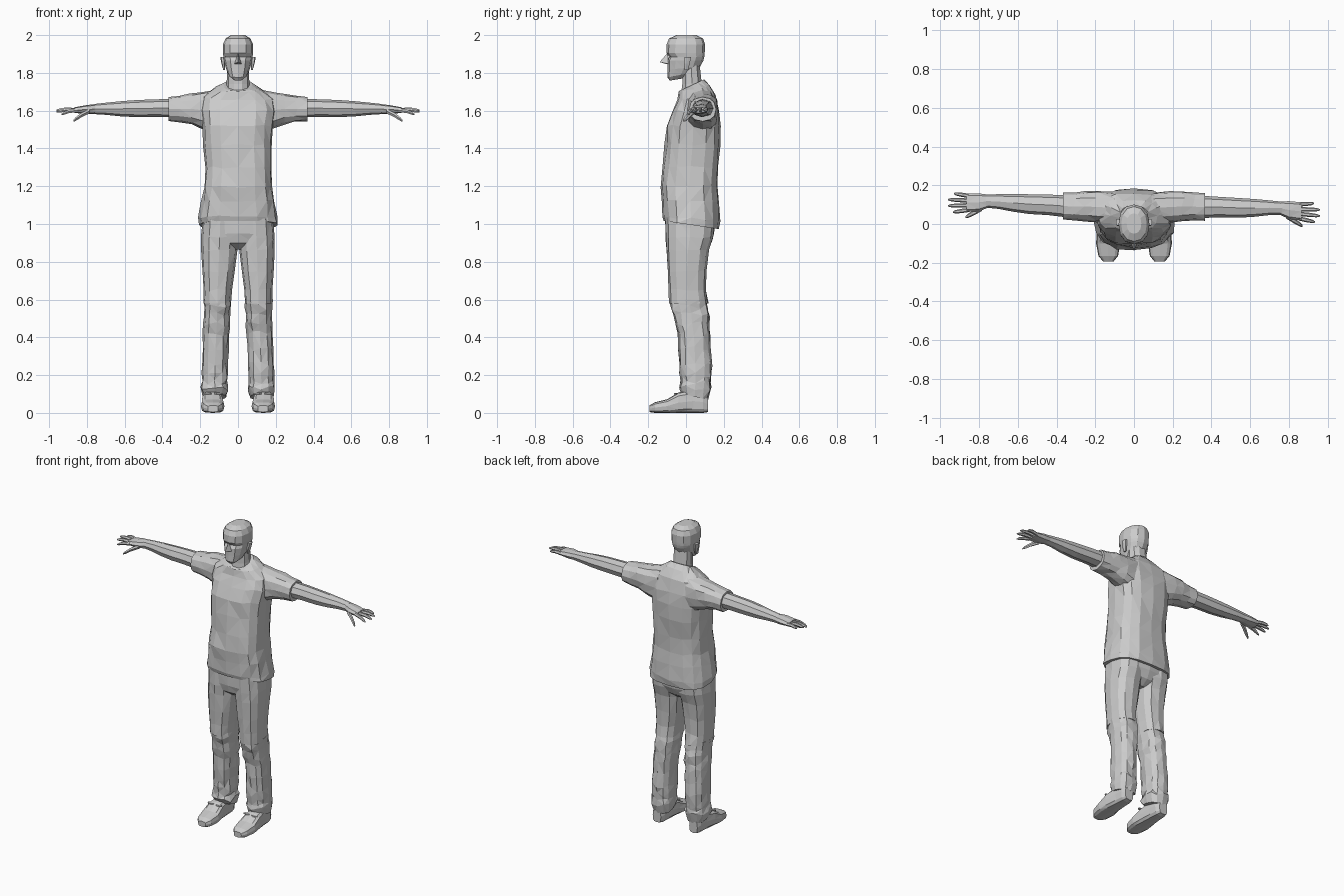
import bpy, bmesh, math, random
from mathutils import Vector

random.seed(4)


def loft(name, axis, sections, n=12, p=0.8, side=1, rough=0.0, tweak=None):
    """Skin rings (w, u0, u1, v0, v1[, tilt]) stacked along an axis; rough adds cloth folds."""
    bm = bmesh.new()
    rings = []
    for k, sec in enumerate(sections):
        w, u0, u1, v0, v1 = sec[:5]
        tilt = sec[5] if len(sec) > 5 else 0
        ring = []
        for i in range(n):
            a = 2 * math.pi * i / n
            c, s = math.cos(a), math.sin(a)
            cu = math.copysign(abs(c) ** p, c) if abs(c) > 1e-6 else 0
            sv = math.copysign(abs(s) ** p, s) if abs(s) > 1e-6 else 0
            f = 1 + random.uniform(-1, 0.6) * rough
            u = (u0 + u1) / 2 + (u1 - u0) / 2 * cu * f
            v = (v0 + v1) / 2 + (v1 - v0) / 2 * sv * f
            h = w + tilt * sv
            if 0 < k < len(sections) - 1:
                h += random.uniform(-1, 1) * rough * 0.2
            co = {'z': (u, v, h), 'x': (h, u, v), 'y': (u, h, v)}[axis]
            co = Vector(co)
            if tweak:
                co = tweak(co)
            co.x *= side
            ring.append(bm.verts.new(co))
        rings.append(ring)
    for a, b in zip(rings, rings[1:]):
        for i in range(n):
            j = (i + 1) % n
            bm.faces.new((a[i], a[j], b[j], b[i]))
    bm.faces.new(rings[0])
    bm.faces.new(rings[-1])
    return finish(name, bm)


def finish(name, bm):
    bmesh.ops.recalc_face_normals(bm, faces=bm.faces)
    if name not in ("shoe_sole",):
        bmesh.ops.triangulate(bm, faces=bm.faces)
    me = bpy.data.meshes.new(name)
    bm.to_mesh(me)
    bm.free()
    ob = bpy.data.objects.new(name, me)
    bpy.context.collection.objects.link(ob)
    return ob


def finger(name, a, b, r, side, tweak):
    """Tapered finger with a bent middle, running outward along x."""
    secs = []
    for t, k in ((0, 1), (0.5, 1.0), (0.85, 0.8), (1, 0.35)):
        x, y, z = Vector(a).lerp(Vector(b), t)
        z += 0.006 * math.sin(t * math.pi)
        secs.append((x, y - r * k, y + r * k, z - r * k, z + r * k))
    loft(name, 'x', secs, n=6, p=1, side=side, tweak=tweak)


# T-shirt body, with low back hem and tilted neckline
loft("shirt_body", 'z', [
    (0.995, -0.205, 0.215, -0.122, 0.178, -0.022),
    (1.03, -0.208, 0.208, -0.126, 0.180, -0.01),
    (1.12, -0.195, 0.197, -0.132, 0.176),
    (1.20, -0.183, 0.187, -0.138, 0.170),
    (1.30, -0.178, 0.180, -0.122, 0.172),
    (1.42, -0.182, 0.180, -0.112, 0.182),
    (1.52, -0.190, 0.188, -0.105, 0.182),
    (1.60, -0.200, 0.200, -0.075, 0.178),
    (1.67, -0.190, 0.190, -0.045, 0.158, 0.01),
    (1.715, -0.120, 0.120, -0.038, 0.125, 0.02),
    (1.735, -0.075, 0.075, -0.035, 0.095, 0.03)], n=16, p=0.75, rough=0.035)

# Neck
loft("neck", 'z', [
    (1.68, -0.066, 0.066, -0.03, 0.095),
    (1.74, -0.060, 0.060, -0.022, 0.086),
    (1.84, -0.058, 0.058, -0.02, 0.075)], n=10, p=0.9)

# Head with chin, recessed eye line and flattened crown
loft("head", 'z', [
    (1.765, -0.026, 0.026, -0.085, -0.015, 0.006),
    (1.79, -0.050, 0.050, -0.099, 0.045, 0.014),
    (1.825, -0.064, 0.064, -0.098, 0.075, 0.008),
    (1.865, -0.074, 0.074, -0.099, 0.092),
    (1.885, -0.077, 0.077, -0.088, 0.097),
    (1.905, -0.080, 0.080, -0.104, 0.099),
    (1.95, -0.080, 0.080, -0.103, 0.101),
    (1.982, -0.066, 0.066, -0.090, 0.090),
    (2.0, -0.038, 0.038, -0.050, 0.055)], n=12, p=0.88)

# Nose wedge
bm = bmesh.new()
v = [bm.verts.new(c) for c in ((0, -0.098, 1.905), (-0.019, -0.092, 1.848),
                               (0.019, -0.092, 1.848), (0, -0.14, 1.857), (0, -0.085, 1.842))]
for f in ((0, 1, 3), (0, 3, 2), (1, 4, 3), (3, 4, 2), (0, 4, 1), (0, 2, 4)):
    bm.faces.new([v[i] for i in f])
finish("nose", bm)

# Trouser seat joining both legs
loft("trouser_seat", 'z', [
    (0.865, -0.06, 0.06, -0.05, 0.08),
    (0.90, -0.175, 0.175, -0.095, 0.125),
    (0.95, -0.192, 0.192, -0.108, 0.148),
    (1.04, -0.190, 0.190, -0.112, 0.160)], n=16, p=0.75, rough=0.02)

for side, tag in ((1, "left"), (-1, "right")):
    # The two arms sweep slightly differently front to back
    def sweep(co, s=side):
        co.y -= s * 0.018 * max(0, co.x - 0.3) / 0.45
        return co

    # Ear
    loft(tag + "_ear", 'z', [
        (1.815, 0.068, 0.078, -0.008, 0.012),
        (1.85, 0.070, 0.088, -0.012, 0.022),
        (1.885, 0.072, 0.094, -0.010, 0.028)], n=6, side=side)

    # Sleeve
    loft(tag + "_sleeve", 'x', [
        (0.10, 0.00, 0.165, 1.47, 1.715),
        (0.19, 0.005, 0.172, 1.505, 1.700),
        (0.25, 0.012, 0.168, 1.53, 1.690),
        (0.31, 0.018, 0.162, 1.54, 1.680),
        (0.368, 0.020, 0.160, 1.545, 1.672)], n=12, side=side, rough=0.05, tweak=sweep)

    # Bare arm
    loft(tag + "_arm", 'x', [
        (0.34, 0.032, 0.148, 1.565, 1.662),
        (0.44, 0.040, 0.146, 1.566, 1.660),
        (0.54, 0.042, 0.144, 1.566, 1.656),
        (0.62, 0.050, 0.142, 1.570, 1.650),
        (0.70, 0.062, 0.138, 1.578, 1.642),
        (0.765, 0.066, 0.134, 1.582, 1.635)], n=8, p=0.9, side=side, tweak=sweep)

    # Palm, fingers and thumb
    loft(tag + "_palm", 'x', [
        (0.755, 0.066, 0.134, 1.583, 1.634),
        (0.80, 0.046, 0.138, 1.582, 1.630),
        (0.865, 0.040, 0.135, 1.588, 1.618)], n=8, p=0.8, side=side, tweak=sweep)
    for i, (y0, x1, y1, z1) in enumerate(((0.051, 0.935, 0.036, 1.580), (0.075, 0.960, 0.068, 1.594),
                                          (0.099, 0.960, 0.100, 1.602), (0.123, 0.930, 0.132, 1.600))):
        finger(f"{tag}_finger_{i + 1}", (0.85, y0, 1.602), (x1, y1, z1), 0.011, side, sweep)
    finger(tag + "_thumb", (0.785, 0.062, 1.598), (0.872, 0.012, 1.545), 0.014, side, sweep)

    # Trouser leg, more creased below the knee
    loft(tag + "_thigh", 'z', [
        (1.03, -0.002, 0.188, -0.112, 0.155),
        (0.93, -0.002, 0.196, -0.107, 0.148),
        (0.86, 0.005, 0.195, -0.102, 0.122),
        (0.75, 0.018, 0.189, -0.097, 0.108),
        (0.65, 0.032, 0.184, -0.092, 0.106),
        (0.58, 0.036, 0.182, -0.090, 0.118)], n=12, side=side, rough=0.035)
    loft(tag + "_lower_leg", 'z', [
        (0.60, 0.036, 0.182, -0.088, 0.110),
        (0.56, 0.034, 0.182, -0.086, 0.122),
        (0.52, 0.042, 0.180, -0.070, 0.126),
        (0.47, 0.038, 0.184, -0.062, 0.126),
        (0.42, 0.048, 0.184, -0.046, 0.130),
        (0.34, 0.050, 0.188, -0.042, 0.132),
        (0.26, 0.054, 0.190, -0.038, 0.136),
        (0.20, 0.052, 0.192, -0.036, 0.136),
        (0.165, 0.058, 0.190, -0.030, 0.130),
        (0.13, 0.046, 0.198, -0.040, 0.134),
        (0.085, 0.062, 0.188, -0.020, 0.118, -0.015)], n=12, side=side, rough=0.08)

    # Shoe upper and sole
    loft(tag + "_shoe", 'y', [
        (-0.193, 0.105, 0.160, 0.004, 0.040),
        (-0.165, 0.082, 0.184, 0.0, 0.056),
        (-0.10, 0.072, 0.196, 0.0, 0.072),
        (-0.04, 0.080, 0.192, 0.0, 0.108),
        (0.04, 0.088, 0.180, 0.0, 0.125),
        (0.09, 0.092, 0.176, 0.0, 0.115),
        (0.116, 0.105, 0.165, 0.004, 0.085)], n=12, p=0.6, side=side)

    # Lace bow loops
    for k in (-1, 1):
        x = 0.132 + k * 0.03
        loft(f"{tag}_lace_{'inner' if k < 0 else 'outer'}", 'z', [
            (0.098, x - 0.022, x + 0.022, -0.066, -0.048),
            (0.104, x - 0.022, x + 0.022, -0.064, -0.046)], n=6, side=side)
